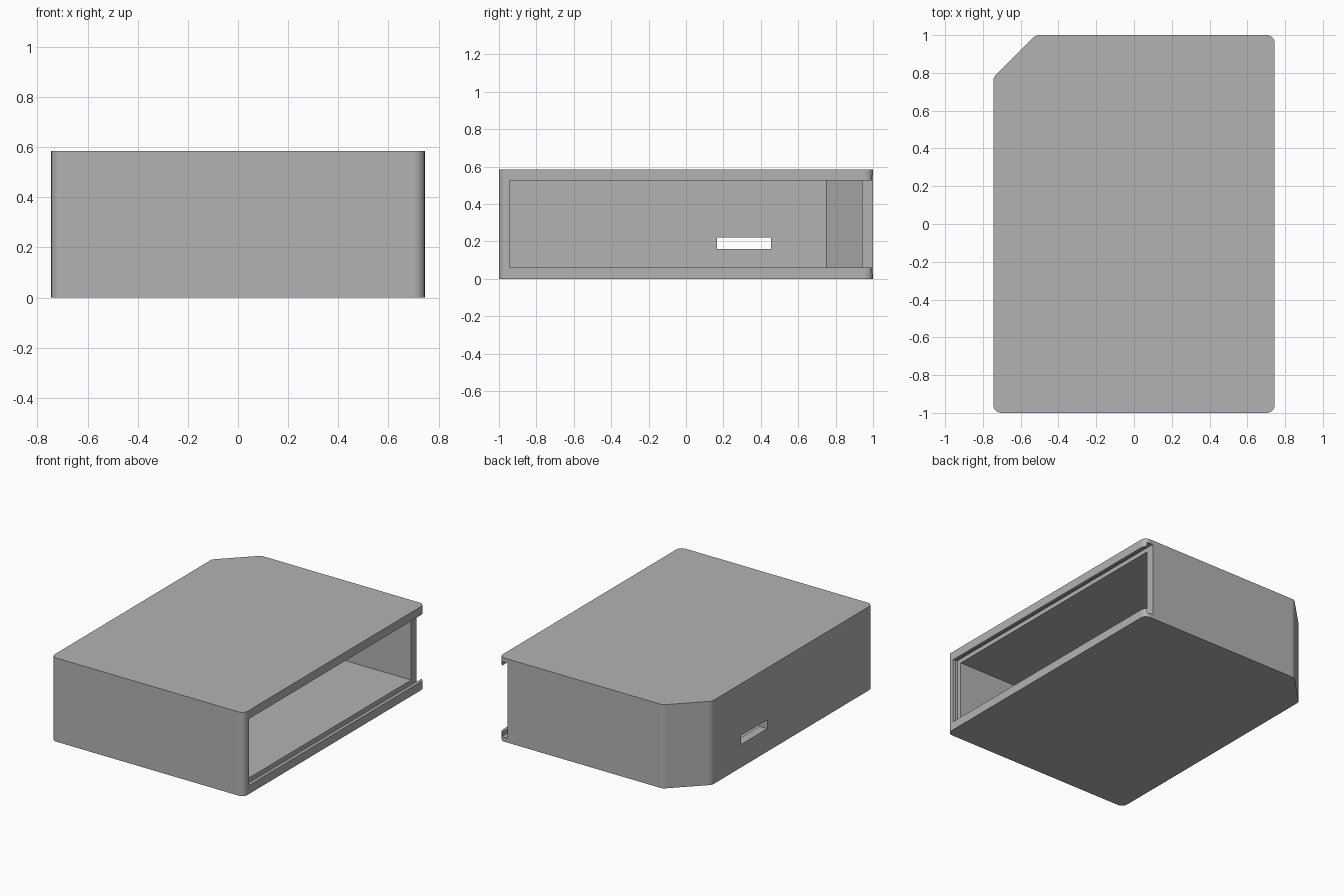
import bpy, bmesh
from math import sin, cos, radians, tan
from mathutils import Vector
from mathutils.geometry import delaunay_2d_cdt

if "Cube" in bpy.data.objects:
    bpy.data.objects.remove(bpy.data.objects["Cube"], do_unlink=True)

grey = bpy.data.materials.new("plain grey")
grey.use_nodes = True
GREY = (0.45, 0.45, 0.45, 1)
grey.diffuse_color = GREY
grey.node_tree.nodes["Principled BSDF"].inputs["Base Color"].default_value = GREY

W, L, H, T, R = 0.745, 1.0, 0.585, 0.06, 0.042   # half sizes, height, wall, corner radius
IW, IL = W - T, L - T                            # inner half sizes
PORT_FRONT, PORT_BACK = 0.165, 0.455
GROOVE_IN, GROOVE_END = 0.68, -0.97


def arc(cx, cy, start, end):
    return [(cx + R * cos(radians(a)), cy + R * sin(radians(a)))
            for a in range(start, end + 1, 15)]


def smooth(points, steps=5):
    """Rounded path through the points (Catmull-Rom)."""
    p = [Vector(q) for q in points]
    p = [2 * p[0] - p[1]] + p + [2 * p[-1] - p[-2]]
    path = []
    for a, b, c, d in zip(p, p[1:], p[2:], p[3:]):
        for k in range(steps):
            t = k / steps
            path.append(b + (c - a) * t / 2 + (2 * a - 5 * b + 4 * c - d) * t * t / 2
                        + (3 * b - a - 3 * c + d) * t ** 3 / 2)
    return path + [p[-2]]


def plan_edges(loops):
    """Set of plan edges bounding a layer."""
    edges = set()
    for loop in loops:
        keys = [(round(x, 4), round(y, 4)) for x, y in loop]
        edges |= {frozenset(pair) for pair in zip(keys, keys[1:] + keys[:1])}
    return edges


def build(name, bottom, layers):
    """Stack plan layers into one closed skin; caps fill only where layers differ."""
    bm = bmesh.new()
    cache = {}

    def vert(x, y, z):
        key = (round(x, 4), round(y, 4), z)
        if key not in cache:
            cache[key] = bm.verts.new(key)
        return cache[key]

    def cap(edges, z):
        points = sorted(set().union(*edges))
        index = {p: i for i, p in enumerate(points)}
        pairs = [tuple(index[p] for p in edge) for edge in edges]
        out = delaunay_2d_cdt([Vector(p) for p in points], pairs, [], 2, 1e-5)
        for face in out[2]:
            bm.faces.new([vert(*out[0][i], z) for i in face])

    below, z0 = set(), bottom
    for z1, loops in layers:
        edges = plan_edges(loops)
        cap(below ^ edges, z0)
        for a, b in edges:
            wall = bm.faces.new((vert(*a, z0), vert(*b, z0), vert(*b, z1), vert(*a, z1)))
            # only the rounded outer corners are smooth
            wall.smooth = abs(a[0]) > 0.49 and (Vector(a) - Vector(b)).length < 0.0115
        below, z0 = edges, z1
    cap(below, z0)
    bmesh.ops.recalc_face_normals(bm, faces=bm.faces)
    mesh = bpy.data.meshes.new(name)
    bm.to_mesh(mesh)
    bm.free()
    mesh.materials.append(grey)
    bpy.context.scene.collection.objects.link(bpy.data.objects.new(name, mesh))


# Outer outline, counter-clockwise, in runs shared by every layer
front = (arc(-W + R, -L + R, 180, 270) + arc(W - R, -L + R, 270, 360) + [(W, -IL)])
back_corner = arc(W - R, L - R, 0, 90)
lip_corner = back_corner[:5]
GROOVE_OUT = lip_corner[-1][0]
bend = R * tan(radians(22.5))
chamfer = ([(GROOVE_IN, L)] + arc(-0.52 + bend, L - R, 90, 135)
           + arc(-W + R, 0.775 - bend, 135, 180))
port_outer = [(-W, PORT_BACK), (-W, PORT_FRONT)]
port_inner = [(-IW, PORT_FRONT), (-IW, PORT_BACK)]

# Solid plate, and plate with the lid groove running out at the back
plate = front + back_corner + chamfer + port_outer
grooved = (front + lip_corner
           + [(GROOVE_OUT, -IL), (GROOVE_OUT, GROOVE_END), (GROOVE_IN, GROOVE_END),
              (GROOVE_IN, -IL), (GROOVE_IN, IL)] + chamfer + port_outer)

# Walls open on one side; the port level splits them in two
front_wall = front + [(GROOVE_OUT, -IL), (GROOVE_OUT, GROOVE_END),
                      (GROOVE_IN, GROOVE_END), (GROOVE_IN, -IL), (-IW, -IL)]
back_wall = [(-IW, 0.75), (-0.495, IL), (GROOVE_IN, IL)] + chamfer
walls = front_wall + port_inner + back_wall + port_outer
port_walls = [front_wall + port_inner[:1] + port_outer[1:],
              port_inner[1:] + back_wall + port_outer[:1]]

# Feather engraving: two sunken halves with a thin spine left between them
spine = smooth([(-0.46, -0.245), (-0.385, -0.175), (-0.26, -0.04), (-0.13, 0.06),
                (0.03, 0.16), (0.255, 0.275), (0.4, 0.36), (0.48, 0.437)])[2:-2]
gap = Vector((-0.003, 0.004))
upper_vane = (smooth([(0.48, 0.44), (0.295, 0.318), (0.08, 0.245), (-0.225, 0.13)])
              + [(-0.232, 0.09)]
              + [(-0.2, 0.045)]
              + smooth([(-0.245, 0.115), (-0.34, 0.065), (-0.41, -0.03),
                        (-0.43, -0.16), (-0.47, -0.25)])
              + [p + gap for p in spine])
lower_vane = (smooth([(0.483, 0.435), (0.345, 0.28), (0.24, 0.185), (0.125, 0.085)])
              + [(0.1, 0.071), (0, 0.07), (0.08, 0.06)]
              + smooth([(0.03, 0.018), (-0.12, -0.09)])
              + [(-0.16, -0.1), (-0.23, -0.09), (-0.14, -0.11)]
              + smooth([(-0.18, -0.15), (-0.26, -0.195), (-0.35, -0.225), (-0.44, -0.237)])
              + [p - gap for p in spine])

# Case from the floor up to the engraved top
build("case", 0, [
    (T - 0.03, [plate]),
    (T, [grooved]),
    (0.16, [walls]),
    (0.222, port_walls),
    (H - T, [walls]),
    (H - T + 0.03, [grooved]),
    (H - 0.025, [plate]),
    (H, [plate, upper_vane, lower_vane]),
])
